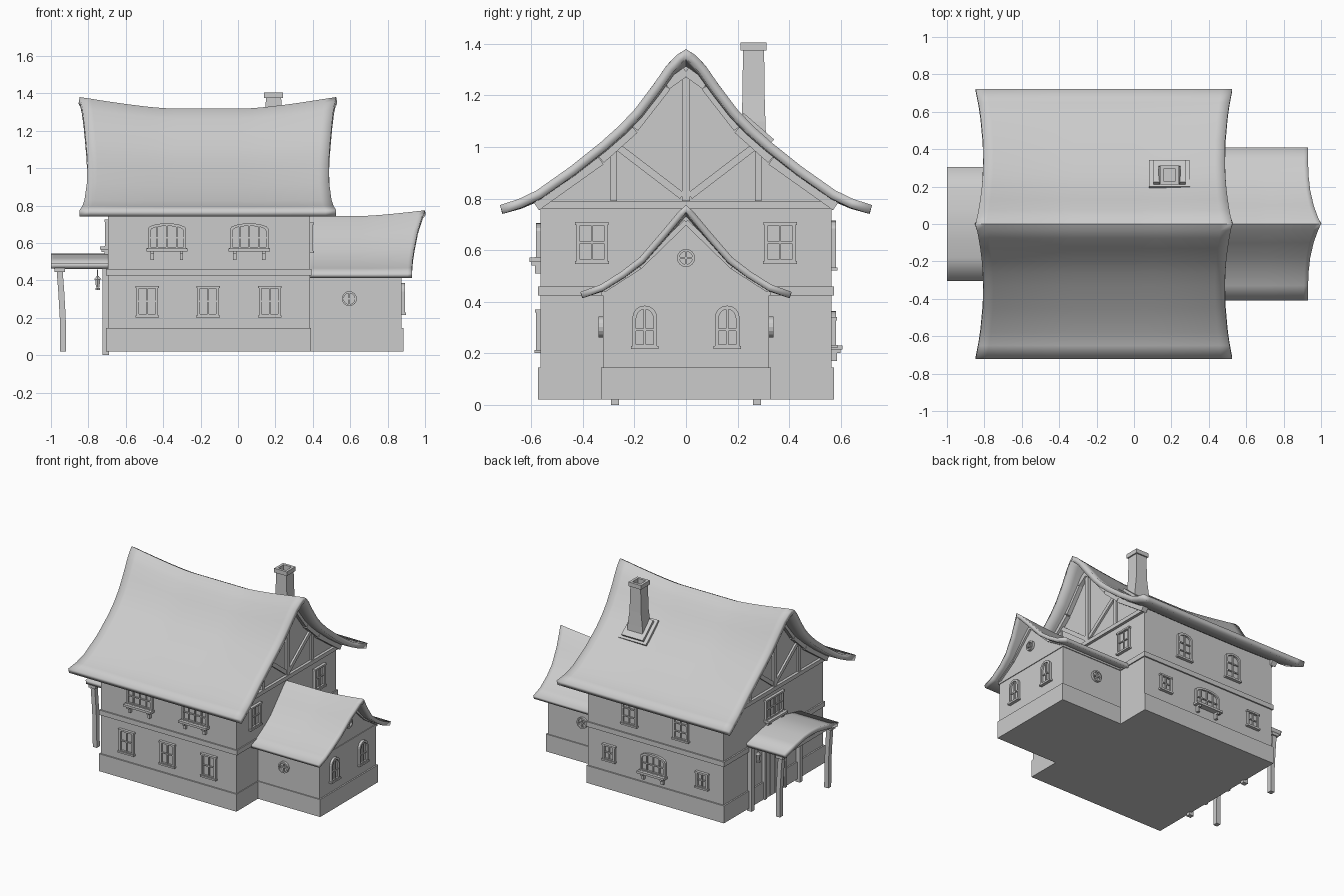
import bpy, bmesh, math
from mathutils import Matrix, Vector

if "Cube" in bpy.data.objects:
    bpy.data.objects.remove(bpy.data.objects["Cube"])


def finish(name, bm, smooth=False, thick=0):
    bmesh.ops.recalc_face_normals(bm, faces=bm.faces)
    me = bpy.data.meshes.new(name)
    bm.to_mesh(me)
    bm.free()
    ob = bpy.data.objects.new(name, me)
    bpy.context.collection.objects.link(ob)
    if thick:
        m = ob.modifiers.new("thickness", 'SOLIDIFY')
        m.thickness, m.offset = thick, -1
    if smooth:
        bpy.context.view_layer.objects.active = ob
        ob.select_set(True)
        bpy.ops.object.shade_smooth_by_angle(angle=math.radians(35))
        ob.select_set(False)
    return ob


def add_box(bm, lo, hi, mat=Matrix()):
    lo, hi = Vector(lo), Vector(hi)
    m = mat @ Matrix.Translation((lo + hi) / 2) @ Matrix.Diagonal((*(hi - lo), 1))
    bmesh.ops.create_cube(bm, size=1, matrix=m)


def box(name, lo, hi):
    bm = bmesh.new()
    add_box(bm, lo, hi)
    return finish(name, bm)


def loft(name, rings, closed=False):
    bm = bmesh.new()
    vs = [[bm.verts.new(p) for p in r] for r in rings]
    n = len(vs[0])
    for a, b in zip(vs, vs[1:]):
        for j in range(n):
            bm.faces.new((a[j], a[(j + 1) % n], b[(j + 1) % n], b[j]))
    bm.faces.new(vs[0])
    bm.faces.new(vs[-1])
    return finish(name, bm)


# Roof surfaces: half profile (y, z), sag of the ridge away from the upturned ends
def clamp(v):
    return max(0.0, min(1.0, v))


MAIN = dict(pts=[(0, 1.38), (.035, 1.358), (.075, 1.318), (.13, 1.24), (.2, 1.148), (.26, 1.085), (.33, 1.022),
                 (.45, .925), (.58, .832), (.65, .798), (.722, .775)], sag=.06,
            lift=lambda x: clamp((abs(x + .16) - .22) / .46) ** 1.3,
            ends=lambda s: (-.805 - .042 * (2 * s - 1) ** 2, .485 + .04 * (2 * s - 1) ** 2))
ANNEX = dict(pts=[(0, .775), (.03, .75), (.1, .668), (.18, .575), (.25, .52), (.33, .468), (.41, .438)], sag=.03,
             lift=lambda x: clamp((x - .68) / .32) ** 1.3,
             ends=lambda s: (.37, .93 + .07 * (1 - s) ** 3))
PORCH = dict(pts=[(0, .545), (.08, .54), (.18, .52), (.305, .492)], sag=0,
             lift=lambda x: 1, ends=lambda s: (-1.0, -.69))


def height(R, x, y):
    y, p = abs(y), R['pts']
    z = p[-1][1]
    for (a, za), (b, zb) in zip(p, p[1:]):
        if a <= y <= b:
            z = za + (zb - za) * (y - a) / (b - a)
            break
    return z - R['sag'] * (1 - clamp(y / p[-1][0])) ** 1.3 * (1 - R['lift'](x))


def signed(R, limit=9):
    half = [y for y, _ in R['pts'] if y < limit]
    if limit < 9:
        half.append(limit)
    return [-y for y in half[:0:-1]] + half


def roof(name, R, thick, nx=24):
    bm = bmesh.new()
    ys = signed(R)
    rows = []
    for i in range(nx + 1):
        row = []
        for y in ys:
            a, b = R['ends'](abs(y) / ys[-1])
            x = a + (b - a) * i / nx
            row.append(bm.verts.new((x, y, height(R, x, y))))
        rows.append(row)
    for a, b in zip(rows, rows[1:]):
        for j in range(len(ys) - 1):
            bm.faces.new((a[j], b[j], b[j + 1], a[j + 1]))
    finish(name, bm, True, thick)


roof("main_roof", MAIN, .036)
roof("annex_roof", ANNEX, .026)
roof("porch_roof", PORCH, .03)


# Walls reaching up under the roofs
def walls(name, R, x0, x1, hy, gap):
    rings = []
    for i in range(13):
        x = x0 + (x1 - x0) * i / 12
        rings.append([(x, hy, .02), (x, -hy, .02)] + [(x, y, height(R, x, y) - gap) for y in signed(R, hy)])
    loft(name, rings)


walls("main_walls", MAIN, -.695, .385, .565, .045)
walls("annex_walls", ANNEX, .38, .875, .322, .03)
box("main_plinth", (-.705, -.575, .02), (.39, .575, .145))
box("annex_plinth", (.38, -.33, .02), (.885, .33, .145))
box("storey_band", (-.705, -.575, .425), (.393, .575, .46))
box("annex_band", (.38, -.328, .425), (.88, .328, .44))

# Local wall frames: u along wall, -y outwards, z up
SIDES = {k: Matrix.Translation(o) @ Matrix.Rotation(math.radians(a), 4, 'Z') for k, o, a in (
    ('front', (0, -.565, 0), 0), ('right', (.385, 0, 0), 90), ('back', (0, .565, 0), 180), ('left', (-.695, 0, 0), -90),
    ('annex_front', (0, -.322, 0), 0), ('annex_back', (0, .322, 0), 180), ('annex_right', (.875, 0, 0), 90))}


def beam(name, side, u0, v0, u1, v1, w=.03, d=.014):
    L, ang = math.hypot(u1 - u0, v1 - v0), math.atan2(v1 - v0, u1 - u0)
    m = SIDES[side] @ Matrix.Translation(((u0 + u1) / 2, 0, (v0 + v1) / 2)) @ Matrix.Rotation(-ang, 4, 'Y')
    bm = bmesh.new()
    add_box(bm, (-L / 2, -d, -w / 2), (L / 2, .01, w / 2), m)
    finish(name, bm)


# Window: framed outline with pane, glazing bars and optional ledge on brackets
def window(name, side, u, v0, v1, w, rise=0.0, cols=2, rows=2, ledge=0, fr=.014, rnd=False):
    bm, M = bmesh.new(), SIDES[side]
    hv, hw, vc = (v1 - v0) / 2, w / 2, (v0 + v1) / 2
    if rnd:
        out = [(hw * math.cos(i * math.pi / 8), hv * math.sin(i * math.pi / 8)) for i in range(16)]
    else:
        out = [(-hw, -hv), (hw, -hv)]
        n = 8 if rise else 1
        for i in range(n + 1):
            a = math.pi * i / n
            out.append((hw * math.cos(a), hv - rise + rise * math.sin(a)))
    inn = [(a * (hw - fr) / hw, b * (hv - fr) / hv) for a, b in out]

    def ring(pts, d):
        return [bm.verts.new(M @ Vector((u + a, -d, vc + b))) for a, b in pts]
    R = [ring(out, -.005), ring(out, .017), ring(inn, .017), ring(inn, .004)]
    for a, b in zip(R, R[1:]):
        for j in range(len(a)):
            k = (j + 1) % len(a)
            bm.faces.new((a[j], a[k], b[k], b[j]))
    bm.faces.new(R[-1])
    bar = .004
    for i in range(1, cols):
        c = u - hw + w * i / cols
        add_box(bm, (c - bar, -.013, v0 + fr / 2), (c + bar, 0, v1 - fr / 2 - (0 if i * 2 == cols else rise * .35)), M)
    for i in range(1, rows):
        c = v0 + (v1 - v0 - rise * .5) * i / rows
        add_box(bm, (u - hw + fr / 2, -.012, c - bar), (u + hw - fr / 2, 0, c + bar), M)
    if not rnd:
        add_box(bm, (u - hw - .006, -.022, v0 - .004), (u + hw + .006, 0, v0 + .008), M)
        if not rise:
            add_box(bm, (u - hw - .005, -.02, v1 - .012), (u + hw + .005, 0, v1), M)
    if ledge:
        add_box(bm, (u - hw - .008, -.043, v0 - .01), (u + hw + .008, 0, v0 + .006), M)
        for s in (-1, 1):
            c = u + s * hw * .76
            add_box(bm, (c - .009, -.034, v0 - .024), (c + .009, 0, v0 - .01), M)
            add_box(bm, (c - .009, -.02, v0 - .055), (c + .009, 0, v0 - .024), M)
    finish(name, bm)


for u in (-.485, -.16, .17):
    window("front_ground_window", 'front', u, .205, .37, .115)
for u in (-.38, .06):
    window("front_upper_window", 'front', u, .565, .705, .205, rise=.03, cols=4, ledge=1)
for u in (-.21, .53):
    window("back_small_window", 'back', u, .225, .34, .095)
window("back_ledge_window", 'back', .14, .225, .365, .2, rise=.035, cols=4, ledge=1)
for u in (-.05, .36):
    window("back_upper_window", 'back', u, .525, .715, .12, rise=.03, rows=3)
for u in (-.365, .365):
    window("right_upper_window", 'right', u, .55, .71, .12)
for u in (-.16, .16):
    window("annex_arched_window", 'annex_right', u, .22, .385, .095, rise=.045)
window("annex_gable_window", 'annex_right', 0, .535, .605, .07, rnd=True, fr=.01)
window("annex_front_round_window", 'annex_front', .595, .262, .342, .08, rnd=True, fr=.01)
window("annex_back_round_window", 'annex_back', -.595, .262, .342, .08, rnd=True, fr=.01)
window("left_upper_window", 'left', 0, .575, .725, .2, cols=4, ledge=1)

# Gable timber framing on both main ends
for side, x in (('right', .385), ('left', -.695)):
    beam("gable_tie_beam", side, -.57, .775, .57, .775, .028, .02)
    beam("king_post", side, 0, .79, 0, 1.27, .032, .018)
    for s in (-1, 1):
        beam("gable_side_post", side, s * .28, .79, s * .28, 1.02, .026)
        beam("gable_brace", side, s * .015, .81, s * .27, 1.005, .028)
        ys = [0, .075, .2, .33, .58]
        for a, b in zip(ys, ys[1:]):
            beam("gable_rafter", side, s * a, height(MAIN, x, a) - .065, s * b, height(MAIN, x, b) - .06, .035, .03)
for s in (-1, 1):
    beam("annex_rafter", 'annex_right', 0, .71, s * .18, .535, .02)
    beam("annex_rafter", 'annex_right', s * .18, .535, s * .32, .445, .02)

# Porch: posts with a slight bend, beams, door and lantern
for s in (-1, 1):
    path = [(.02, -.936), (.2, -.937), (.34, -.945), (.47, -.955)]
    rings = []
    for z, x in path:
        rings.append([(x + a * .016, s * .275 + b * .017, z) for a, b in ((-1, -1), (1, -1), (1, 1), (-1, 1))])
    loft("porch_post", rings)
    box("porch_post_cap", (-.98, s * .275 - .026, .445), (-.925, s * .275 + .026, .465))
    box("porch_side_beam", (-.985, s * .275 - .016, .46), (-.69, s * .275 + .016, .487))
    box("porch_wall_post", (-.725, s * .275 - .016, 0), (-.69, s * .275 + .016, .465))
box("porch_cross_beam", (-.972, -.29, .46), (-.938, .29, .49))
for s in (-1, 1):
    beam("door_jamb", 'left', s * .115, .02, s * .115, .37, .022, .022)
beam("door_lintel", 'left', -.13, .38, .13, .38, .025, .024)
beam("door_leaf", 'left', 0, .02, 0, .37, .21, .013)
for u in (-.05, 0, .05):
    beam("door_groove_strip", 'left', u, .03, u, .36, .008, .017)
bm = bmesh.new()
for z, h, r0, r1 in ((.385, .045, .011, .015), (.415, .018, .022, .005), (.354, .012, .014, .014),
                     (.44, .035, .003, .003)):
    bmesh.ops.create_cone(bm, cap_ends=True, segments=6, radius1=r0, radius2=r1, depth=h,
                          matrix=Matrix.Translation((-.75, .25, z)))
finish("hanging_lantern", bm)


# Chimney: tapered hollow stack, cap and flashing laid on the roof slope
def square(z, hx, hy):
    return [(.19 + a * hx, .262 + b * hy, z) for a, b in ((-1, -1), (1, -1), (1, 1), (-1, 1))]


loft("chimney_stack", [square(1.0, .062, .05), square(1.1, .058, .046), square(1.2, .046, .043),
                       square(1.375, .041, .041), square(1.375, .05, .05), square(1.405, .05, .05),
                       square(1.405, .031, .031), square(1.3, .031, .031)])
slope = Matrix.Translation((.19, .262, height(MAIN, .19, .262))) @ Matrix.Rotation(math.radians(-41), 4, 'X')
bm = bmesh.new()
add_box(bm, (-.11, -.095, -.02), (.11, .095, .014), slope)
add_box(bm, (-.085, -.078, .0), (.085, .078, .032), slope)
finish("chimney_flashing", bm)
